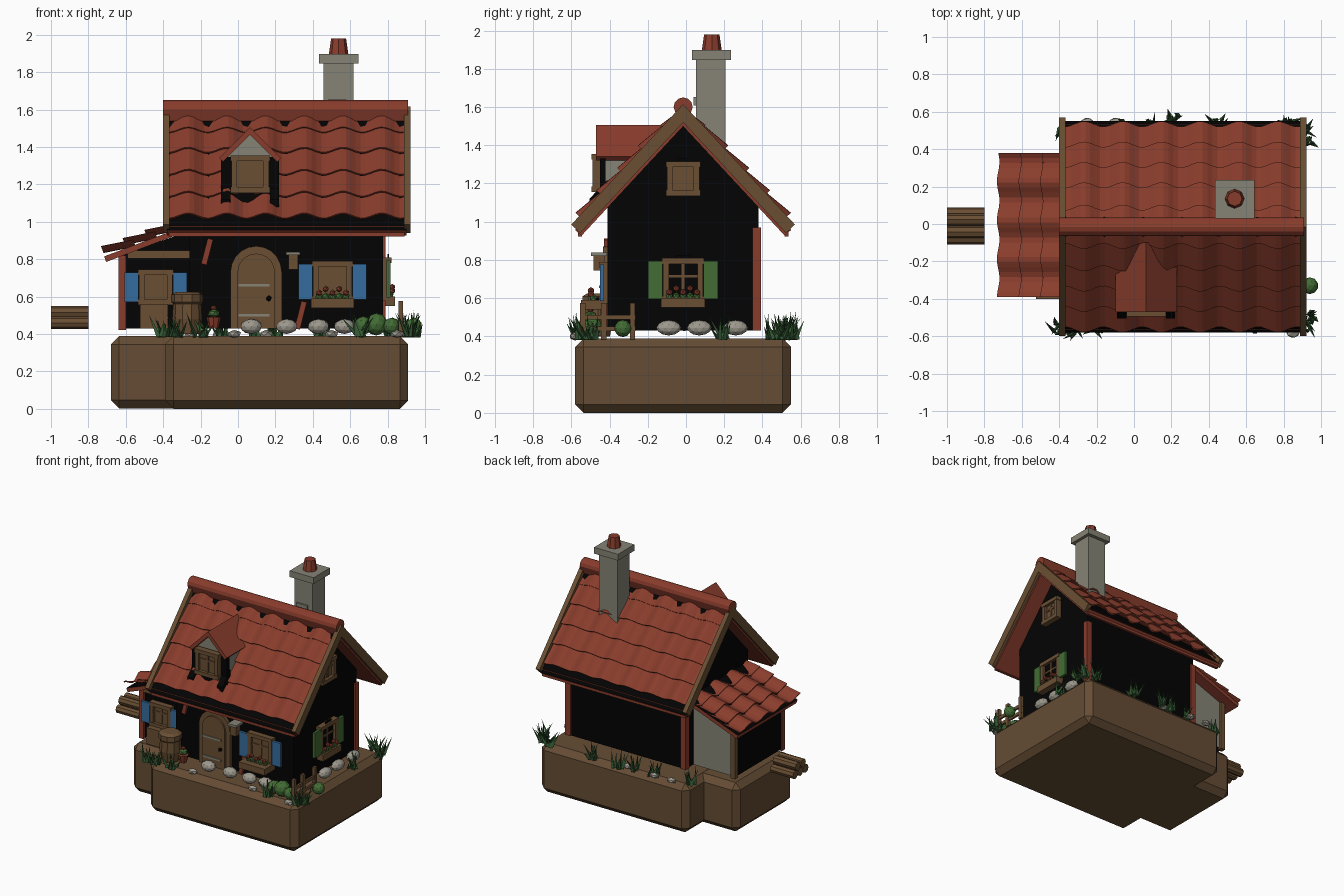
import bpy, bmesh, math, random
from mathutils import Matrix, Vector

default_cube = bpy.data.objects.get("Cube")
if default_cube:
    bpy.data.objects.remove(default_cube)
random.seed(4)


def material(name, red, green, blue):
    mat = bpy.data.materials.new(name)
    mat.use_nodes = True
    colour = (red, green, blue, 1)
    mat.diffuse_color = colour
    mat.node_tree.nodes["Principled BSDF"].inputs["Base Color"].default_value = colour
    return mat


RED = material("terracotta red", .25, .046, .025)
BLACK = material("black wall", .001, .001, .001)
EARTH = material("earth brown", .13, .073, .034)
WOOD = material("warm wood", .145, .078, .034)
GREY = material("chimney grey", .24, .23, .18)
STONE = material("pale stone", .34, .32, .27)
GREEN = material("leaf green", .055, .15, .035)
GRASS = material("dark grass", .032, .095, .03)
BLUE = material("shutter blue", .035, .15, .34)


def finish(name, bm, *mats, rule=None):
    """Turn a bmesh into an object; faces that satisfy the rule get the second material."""
    bmesh.ops.recalc_face_normals(bm, faces=bm.faces)
    for face in bm.faces:
        face.normal_update()
        if rule and rule(face.normal):
            face.material_index = 1
    mesh = bpy.data.meshes.new(name)
    bm.to_mesh(mesh)
    bm.free()
    for mat in mats:
        mesh.materials.append(mat)
    obj = bpy.data.objects.new(name, mesh)
    bpy.context.scene.collection.objects.link(obj)
    return obj


def box(name, centre, size, mat, frame=Matrix(), tilt=0):
    bm = bmesh.new()
    place = frame @ Matrix.Translation(centre) @ Matrix.Rotation(tilt, 4, 'Y') @ Matrix.Diagonal((*size, 1))
    bmesh.ops.create_cube(bm, size=1, matrix=place)
    return finish(name, bm, mat)


def prism(name, points, start, end, axis, *mats, rule=None):
    """Extrude a profile along x (points are y, z) or along y (points are x, z)."""
    bm = bmesh.new()
    rings = [[bm.verts.new((d, p, q) if axis == 'x' else (p, d, q)) for p, q in points] for d in (start, end)]
    bm.faces.new(rings[0])
    bm.faces.new(rings[1])
    for i in range(len(points)):
        bm.faces.new((rings[0][i - 1], rings[0][i], rings[1][i], rings[1][i - 1]))
    return finish(name, bm, *mats, rule=rule)


def lathe(name, profile, sides, frame, mat):
    bm = bmesh.new()
    rings = [[bm.verts.new(frame @ Vector((r * math.cos(k * math.tau / sides), r * math.sin(k * math.tau / sides), z)))
              for k in range(sides)] for r, z in profile]
    for low, high in zip(rings, rings[1:]):
        for k in range(sides):
            bm.faces.new((low[k - 1], low[k], high[k], high[k - 1]))
    bm.faces.new(rings[0])
    bm.faces.new(rings[-1])
    return finish(name, bm, mat)


def blob(name, centre, size, mat, detail=2):
    bm = bmesh.new()
    place = Matrix.Translation(centre) @ Matrix.Diagonal((*size, 1))
    bmesh.ops.create_icosphere(bm, subdivisions=detail, radius=1, matrix=place)
    return finish(name, bm, mat)


def chevron(mid, top, half, drop, thick):
    a = math.atan2(drop, half)
    dx, dz = thick * math.sin(a), thick * math.cos(a)
    return [(mid - half, top - drop), (mid, top), (mid + half, top - drop),
            (mid + half - dx, top - drop - dz), (mid, top - thick / math.cos(a)), (mid - half + dx, top - drop - dz)]


def tiles(name, origin, along, down, width, length, rows, shift):
    """Overlapping rows of wavy tiles, each row tilted up at its lower edge."""
    bm = bmesh.new()
    along, down, origin = Vector(along), Vector(down).normalized(), Vector(origin)
    up = along.cross(down)
    up = up if up.z > 0 else -up
    pitch, steps, period = length / rows, int(width / .026), .207
    for row in range(rows):
        lines = []
        lift = .014 if row else 0
        first = row * pitch - (.05 if row else 0)
        for s, height in ((first, -.035), ((row + 1) * pitch, -.007), ((row + 1) * pitch, -.018)):
            line = []
            for i in range(steps + 1):
                u = width * i / steps
                wave = -.02 * math.cos(math.tau * (u - shift) / period)
                line.append(bm.verts.new(origin + along * u + down * s + up * (height + lift + wave)))
            lines.append(line)
        for a, b in zip(lines, lines[1:]):
            for i in range(steps):
                bm.faces.new((a[i], a[i + 1], b[i + 1], b[i]))
    return finish(name, bm, RED)


def facing_up(normal):
    return normal.z > .3


# Ground blocks
for name, centre, size in (("main_ground", (.26, -.015, .195), (1.3, 1.13, .39)),
                           ("shed_ground", (-.44, -.025, .195), (.48, .71, .388))):
    block = box(name, centre, size, EARTH)
    bevel = block.modifiers.new("chamfer", 'BEVEL')
    bevel.width = .045
    bevel.segments = 1

# House body, corner posts and braces
prism("house_walls", [(-.41, .43), (.38, .43), (.38, 1.12), (-.015, 1.54), (-.41, 1.12)], -.26, .775, 'x', BLACK)
for x in (-.25, .765):
    box("back_post", (x, .37, .7), (.045, .045, .54), RED)
box("upper_brace", (-.165, -.415, .84), (.03, .03, .14), RED, tilt=.25)
box("lower_brace", (.335, -.415, .5), (.03, .03, .15), RED, tilt=.25)

# Main roof
ridge_y, ridge_z, half, drop = -.015, 1.615, .585, .63
prism("roof_deck", chevron(ridge_y, ridge_z - .05, half - .02, drop - .022, .045), -.38, .9, 'x', RED, BLACK, rule=facing_up)
for x in (-.4, .888):
    prism("barge_board", chevron(ridge_y, ridge_z, half, drop, .065), x, x + .035, 'x', WOOD)
for side in (-1, 1):
    box("eave_board", (.26, ridge_y + side * .54, .95), (1.26, .02, .055), RED)
    tiles("roof_tiles", (-.365, ridge_y, ridge_z), (1, 0, 0), (0, side * half, -drop), 1.255, .8, 5, .202)
cap = [(ridge_y + .05 * math.cos(k * math.pi / 6), 1.6 + .05 * math.sin(k * math.pi / 6)) for k in range(7)]
prism("ridge_cap", cap + [(ridge_y - .03, 1.54), (ridge_y + .03, 1.54)], -.4, .91, 'x', RED)

# Chimney
box("chimney_shaft", (.538, .13, 1.53), (.16, .155, .66), GREY)
box("chimney_cap", (.538, .133, 1.872), (.21, .205, .05), GREY)
box("front_brick", (.53, .05, 1.63), (.1, .02, .045), GREY)
lathe("chimney_pot", [(.053, 1.89), (.04, 1.98)], 8, Matrix.Translation((.538, .135, 0)), RED)

# Dormer, with dark openings in the tiles on both sides of its window
mid = .065
prism("dormer_body", [(mid - .145, 1.08), (mid + .145, 1.08), (mid + .145, 1.34), (mid, 1.475), (mid - .145, 1.34)],
      -.43, -.12, 'y', GREY)
box("dormer_front", (mid, -.435, 1.22), (.31, .03, .25), BLACK)
for side in (-1, 1):
    prism("dormer_opening", [(-.505, 1.12), (-.41, 1.22), (-.41, 1.17), (-.505, 1.08)],
          mid + side * .105, mid + side * .155, 'x', BLACK)
prism("dormer_roof", chevron(mid, 1.505, .165, .165, .028), -.47, -.1, 'y', RED)

# Lean-to shed
prism("shed_walls", [(-.63, .43), (-.26, .43), (-.26, .95), (-.63, .82)], -.31, .28, 'y', BLACK, GREY,
      rule=lambda n: n.y > .5)
prism("shed_deck", [(-.715, .815), (-.26, .985), (-.26, .955), (-.705, .785)], -.38, .37, 'y', RED, BLACK, rule=facing_up)
tiles("shed_tiles", (-.26, -.39, 1.018), (0, 1, 0), (-.46, 0, -.172), .77, .495, 4, .1)
for y, mat in ((-.31, RED), (.28, WOOD)):
    box("shed_post", (-.62, y, .62), (.04, .04, .4), mat)
box("shed_beam", (-.42, -.325, .825), (.34, .04, .045), WOOD)
box("shed_crate", (-.45, -.36, .495), (.15, .08, .13), WOOD)


# Windows: local x runs along the wall and local -y points outwards
def window(name, place, turn, width, height, pane, shutter=None, box_depth=0):
    frame = Matrix.Translation(place) @ Matrix.Rotation(turn, 4, 'Z')
    box(name + "_pane", (0, -.01, 0), (width, .02, height), pane, frame)
    for side in (-1, 1):
        box(name + "_jamb", (side * width / 2, -.02, 0), (.03, .04, height), WOOD, frame)
        box(name + "_rail", (0, -.02, side * height / 2), (width + .04, .05, .03), WOOD, frame)
        if shutter:
            box(name + "_shutter", (side * (width / 2 + .055), -.03, 0), (.075, .02, height), shutter, frame)
    box(name + "_mullion", (0, -.02, 0), (.015, .015, height), WOOD, frame)
    box(name + "_crossbar", (0, -.02, .02), (width, .015, .015), WOOD, frame)
    if box_depth:
        low, out = -height / 2 - .02, -.01 - box_depth / 2
        box(name + "_flower_box", (0, out, low), (width + .05, box_depth, .05), WOOD, frame)
        for i in range(5):
            x = (i - 2) * width / 5
            blob(name + "_leaf", frame @ Vector((x, out, low + .035)), (.022, .02, .022), GREEN, 1)
            blob(name + "_flower", frame @ Vector((x, out - .012, low + .055 + .02 * (i % 2))), (.018, .018, .018), RED, 1)


quarter = math.pi / 2
window("front_window", (.505, -.41, .68), 0, .18, .19, WOOD, BLUE, .13)
window("shed_window", (-.44, -.31, .65), 0, .15, .16, WOOD, BLUE)
window("dormer_window", (mid, -.45, 1.255), 0, .17, .17, WOOD)
window("side_window", (.775, -.015, .695), quarter, .18, .2, BLACK, GREEN, .055)
window("gable_window", (.775, -.015, 1.225), quarter, .14, .15, WOOD)
for z, width in ((.807, .07), (1.31, .05)):
    box("lintel_notch", (.803, -.015, z), (.008, width, .04), BLACK)


# Arched door with hinges and knob
def arch(radius, spring):
    curve = [(.097 + radius * math.cos(k * math.pi / 10), spring + radius * math.sin(k * math.pi / 10)) for k in range(11)]
    return [(.097 + radius, .43)] + curve + [(.097 - radius, .43)]


prism("door_frame", arch(.137, .733), -.435, -.4, 'y', WOOD)
prism("door_leaf", arch(.1, .73), -.448, -.4, 'y', WOOD)
for z in (.5, .66):
    box("door_hinge", (.085, -.45, z), (.165, .012, .014), GREY)
blob("door_knob", (.165, -.46, .59), (.016, .016, .016), BLACK, 1)

# Lantern beside the door
box("lantern", (.295, -.455, .785), (.05, .06, .08), WOOD)
box("lantern_cap", (.295, -.455, .83), (.075, .085, .018), GREY)

# Barrel, flower pot and log pile
lathe("barrel", [(.065, .4), (.08, .48), (.075, .56), (.085, .57), (.085, .61), (.06, .625)], 10,
      Matrix.Translation((-.272, -.46, 0)), WOOD)
lathe("flower_pot", [(.025, .43), (.04, .49), (.03, .49)], 8, Matrix.Translation((-.13, -.5, 0)), RED)
blob("pot_plant", (-.13, -.5, .51), (.035, .035, .025), GREEN, 1)
blob("pot_flower", (-.13, -.5, .54), (.018, .018, .015), RED, 1)
for row, count in enumerate((3, 2)):
    for i in range(count):
        place = Matrix.Translation((-1, -.01 + (i - (count - 1) / 2) * .066, .46 + row * .056))
        lathe("log", [(.033, 0), (.033, .2)], 8, place @ Matrix.Rotation(quarter, 4, 'Y'), WOOD)

# Fence at the front corner
for y in (-.54, -.43, -.28):
    box("fence_post", (.87, y, .48), (.025, .028, .19), WOOD)
for z in (.44, .5):
    box("fence_rail", (.87, -.41, z), (.015, .29, .025), WOOD)

# Stones, bushes and grass
for x in (.07, .26, .43, .57):
    blob("front_stone", (x, -.47, .44), (.058, .045, .04), STONE, 2)
for y in (-.09, .07, .26):
    blob("side_stone", (.83, y, .445), (.04, .065, .04), STONE, 2)
for x, y in ((-.25, .54), (-.1, .54), (.15, .52), (.85, -.58), (.5, -.53), (-.02, -.54)):
    blob("pebble", (x, y, .4), (.04, .03, .022), STONE, 1)
for x, y, r in ((.67, -.5, .05), (.74, -.5, .06), (.94, -.33, .045), (.82, -.52, .045)):
    blob("bush", (x, y, .41 + r * .7), (r, r, r), GREEN)

bm = bmesh.new()
spots = [(-.33, -.56), (-.41, -.56), (-.2, -.55), (.9, -.54), (.94, -.5), (.66, -.55), (.9, .5), (.93, .45),
         (.82, .54), (.45, .53), (.2, .56), (.1, .53), (-.08, .52), (-.38, .49), (.88, .2)]
for x, y in spots:
    for blade in range(10):
        tall = random.uniform(.07, .15)
        lean = Matrix.Rotation(random.uniform(0, math.tau), 4, 'Z') @ Matrix.Rotation(random.uniform(.1, .7), 4, 'X')
        place = Matrix.Translation((x + random.uniform(-.03, .03), y + random.uniform(-.03, .03), .385))
        bmesh.ops.create_cone(bm, segments=3, radius1=.014, radius2=0, depth=tall,
                              matrix=place @ lean @ Matrix.Translation((0, 0, tall / 2)))
finish("grass_tufts", bm, GRASS)
